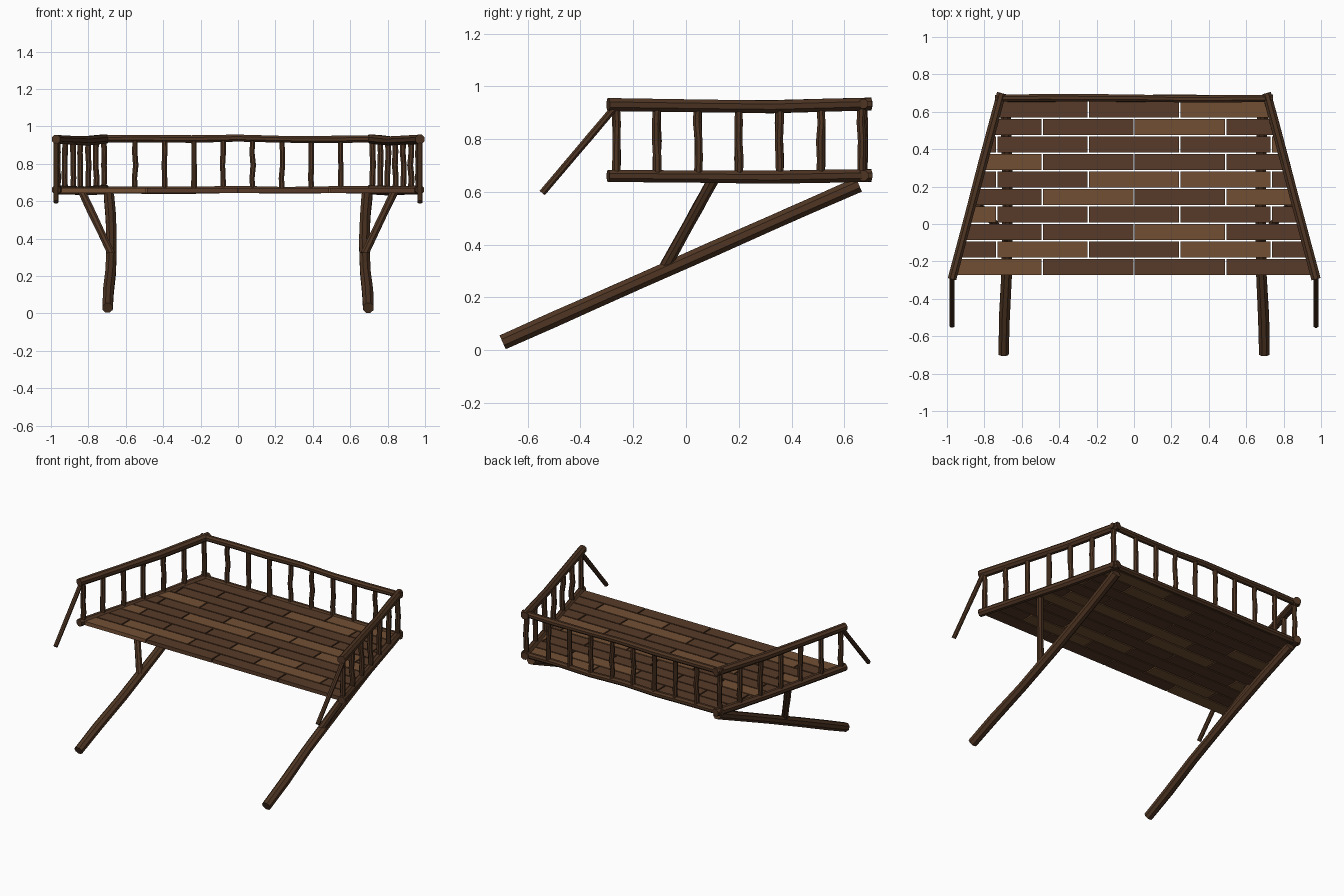
import bpy, bmesh, math, random
from mathutils import Vector

if "Cube" in bpy.data.objects:
    bpy.data.objects.remove(bpy.data.objects["Cube"])

random.seed(4)

def material(name, col):
    m = bpy.data.materials.new(name)
    m.diffuse_color = (*col, 1)
    m.use_nodes = True
    m.node_tree.nodes["Principled BSDF"].inputs["Base Color"].default_value = m.diffuse_color
    return m

LOG = material("log_wood", (0.078, 0.036, 0.017))
DARK = material("dark_plank", (0.095, 0.043, 0.021))
LIGHT = material("light_plank", (0.17, 0.078, 0.034))

def finish(bm, name, mats):
    bmesh.ops.recalc_face_normals(bm, faces=bm.faces)
    me = bpy.data.meshes.new(name)
    bm.to_mesh(me)
    bm.free()
    for m in mats:
        me.materials.append(m)
    ob = bpy.data.objects.new(name, me)
    bpy.context.collection.objects.link(ob)
    return ob

def add_log(bm, pts, r, sides=8, wobble=0.0):
    """Rough faceted log along a path, slightly irregular in thickness."""
    pts = [Vector(p) for p in pts]
    d = (pts[-1] - pts[0]).normalized()
    u = d.cross(Vector((0, 0, 1)) if abs(d.z) < 0.9 else Vector((1, 0, 0))).normalized()
    v = d.cross(u)
    rings = []
    for i, p in enumerate(pts):
        rr = r * random.uniform(0.93, 1.05)
        if 0 < i < len(pts) - 1:
            p = p + u * random.uniform(-wobble, wobble) + v * random.uniform(-wobble, wobble)
        rings.append([bm.verts.new(p + (u * math.cos(a) + v * math.sin(a)) * rr)
                      for a in (math.tau * (k + 0.5) / sides for k in range(sides))])
    for a, b in zip(rings, rings[1:]):
        for k in range(sides):
            n = (k + 1) % sides
            bm.faces.new((a[k], a[n], b[n], b[k]))
    bm.faces.new(rings[0])
    bm.faces.new(rings[-1])

def line(a, b, n):
    a, b = Vector(a), Vector(b)
    return [a.lerp(b, i / n) for i in range(n + 1)]

def log(name, pts, r, wobble=0.0):
    bm = bmesh.new()
    add_log(bm, pts, r, wobble=wobble)
    return finish(bm, name, [LOG])

def edge_x(y):
    """Half width of the tapering deck at depth y."""
    return 0.972 - (y + 0.29) * 0.266

# Deck: staggered planks clipped to the trapezoid
Y0, PITCH, LEN, GAP = -0.278, 0.0938, 0.49, 0.004
light = {(0, 0), (1, 1), (1, 3), (2, 2), (3, 0), (4, 1), (4, 3),
         (5, 2), (5, 3), (6, 0), (7, 4), (8, 2), (9, 3)}
bm = bmesh.new()
for row in range(10):
    ya, yb = Y0 + row * PITCH + GAP, Y0 + (row + 1) * PITCH - GAP
    start = -2 * LEN if row % 2 == 0 else -2.5 * LEN
    for i in range(5):
        xa, xb = start + i * LEN + GAP, start + (i + 1) * LEN - GAP
        clip = lambda x, y: max(-edge_x(y), min(edge_x(y), x))
        quad = [(clip(xa, ya), ya), (clip(xb, ya), ya), (clip(xb, yb), yb), (clip(xa, yb), yb)]
        if quad[1][0] - quad[0][0] < 0.01 or quad[2][0] - quad[3][0] < 0.001:
            continue
        lo = [bm.verts.new((x, y, 0.645)) for x, y in quad]
        hi = [bm.verts.new((x, y, 0.670)) for x, y in quad]
        faces = [bm.faces.new(lo), bm.faces.new(hi)]
        for k in range(4):
            n = (k + 1) % 4
            faces.append(bm.faces.new((lo[k], lo[n], hi[n], hi[k])))
        for f in faces:
            f.material_index = int((row, i) in light)
finish(bm, "deck_planks", [DARK, LIGHT])

# Both sides: rails, balusters, front brace, leg and strut
for s, side in ((-1, "left"), (1, "right")):
    def rail(z, dz):
        return [(s * edge_x(y), y, z + k * dz) for y, k in
                ((-0.295, 0), (0.05, -0.6), (0.32, -1), (0.55, -0.2), (0.70, 0.3))]
    log(side + "_lower_rail", rail(0.661, 0.005), 0.026)
    log(side + "_upper_rail", rail(0.931, 0.008), 0.026)

    bm = bmesh.new()
    for i in range(7):
        y = -0.265 + i * 0.155
        x = s * edge_x(y)
        add_log(bm, line((x, y, 0.655), (x, y, 0.93), 4), 0.0165, wobble=0.004)
    finish(bm, side + "_balusters", [LOG])

    log(side + "_front_brace",
        line((s * 0.973, -0.272, 0.918), (s * 0.973, -0.545, 0.596), 3), 0.0145)
    log(side + "_leg", [(s * 0.697, -0.695, 0.03), (s * 0.693, -0.50, 0.117),
                        (s * 0.680, -0.25, 0.228), (s * 0.676, 0.10, 0.383),
                        (s * 0.680, 0.40, 0.516), (s * 0.690, 0.655, 0.628)], 0.031)
    log(side + "_leg_strut",
        line((s * 0.675, -0.08, 0.315), (s * 0.835, 0.105, 0.65), 3), 0.022)

# Back railing
for name, z in (("back_lower_rail", 0.661), ("back_upper_rail", 0.934)):
    log(name, line((-0.742, 0.672, z), (0.742, 0.672, z), 6), 0.021, wobble=0.004)
bm = bmesh.new()
for i in range(1, 9):
    x = -0.707 + i * 0.1571
    add_log(bm, line((x, 0.672, 0.655), (x, 0.672, 0.93), 4), 0.0155, wobble=0.004)
finish(bm, "back_balusters", [LOG])
